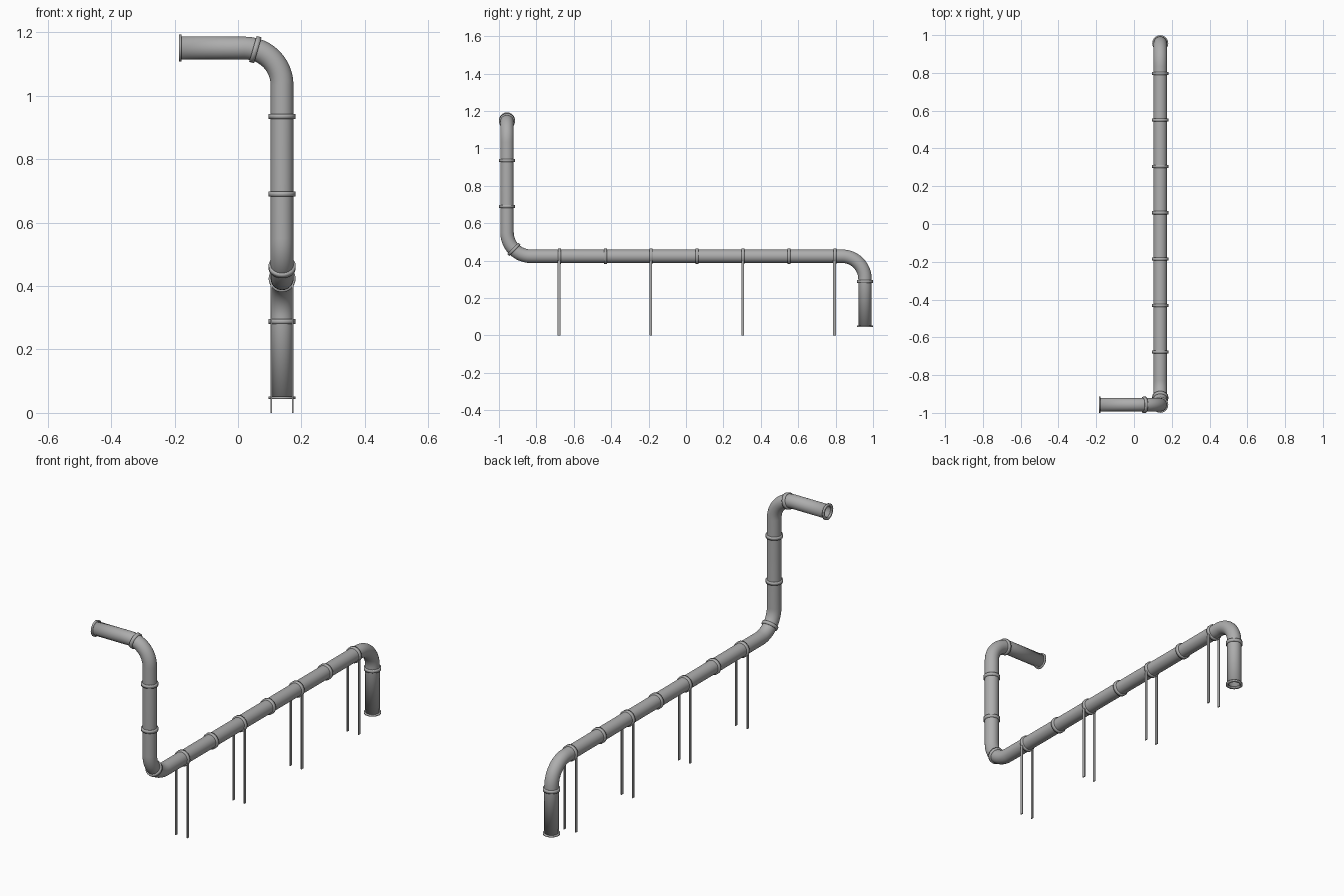
import bpy, bmesh, math
from mathutils import Vector

cube = bpy.data.objects.get("Cube")
if cube:
    bpy.data.objects.remove(cube, do_unlink=True)

metal = bpy.data.materials.new("grey metal")
metal.use_nodes = True
GREY = (0.42, 0.42, 0.42, 1)
metal.diffuse_color = GREY
metal.node_tree.nodes["Principled BSDF"].inputs["Base Color"].default_value = GREY

SIDES = 32
PIPE_R, COLLAR_R, BAND = 0.036, 0.0425, 0.016
X, FRONT, BACK = 0.139, -0.957, 0.957     # pipe run position
LOW, HIGH = 0.423, 1.15                   # heights of the level runs


def add_object(name, bm, smooth=True):
    mesh = bpy.data.meshes.new(name)
    bmesh.ops.recalc_face_normals(bm, faces=bm.faces)
    bm.to_mesh(mesh)
    bm.free()
    mesh.materials.append(metal)
    obj = bpy.data.objects.new(name, mesh)
    bpy.context.collection.objects.link(obj)
    if smooth:
        bpy.ops.object.select_all(action='DESELECT')
        obj.select_set(True)
        bpy.context.view_layer.objects.active = obj
        bpy.ops.object.shade_smooth_by_angle(angle=math.radians(35))
    return obj


def tube(name, path, radius, wall):
    """Sweep an open circle along the path and give it a wall."""
    bm = bmesh.new()
    rings = []
    tangent = (path[1] - path[0]).normalized()
    side = tangent.orthogonal().normalized()
    for i, p in enumerate(path):
        new = (path[min(i + 1, len(path) - 1)] - path[max(i - 1, 0)]).normalized()
        side = tangent.rotation_difference(new) @ side
        tangent = new
        up = tangent.cross(side)
        angles = [math.tau * k / SIDES for k in range(SIDES)]
        rings.append([bm.verts.new(p + radius * (side * math.cos(a) + up * math.sin(a)))
                      for a in angles])
    for a, b in zip(rings, rings[1:]):
        for k in range(SIDES):
            n = (k + 1) % SIDES
            bm.faces.new((a[k], a[n], b[n], b[k]))
    obj = add_object(name, bm)
    mod = obj.modifiers.new("wall", 'SOLIDIFY')
    mod.thickness = wall
    mod.offset = -1
    return obj


def bend(corner, d_in, d_out, radius, t):
    """Point and direction at fraction t of a quarter bend."""
    a = t * math.pi / 2
    centre = corner - d_in * radius + d_out * radius
    point = centre + radius * (d_in * math.sin(a) - d_out * math.cos(a))
    return point, d_in * math.cos(a) + d_out * math.sin(a)


def collar(name, centre, direction, width=BAND):
    half = direction.normalized() * width / 2
    tube(name, [centre - half, centre + half], COLLAR_R, 0.013)


# Continuous pipe with three elbows
right, down, back = Vector((1, 0, 0)), Vector((0, 0, -1)), Vector((0, 1, 0))
start, end = Vector((-0.185, FRONT, HIGH)), Vector((X, BACK, 0.045))
elbows = [(Vector((X, FRONT, HIGH)), right, down, 0.117),
          (Vector((X, FRONT, LOW)), down, back, 0.127),
          (Vector((X, BACK, LOW)), back, down, 0.122)]
path = [start]
for elbow in elbows:
    path += [bend(*elbow, i / 12)[0] for i in range(13)]
path.append(end)
tube("pipe", path, PIPE_R, 0.005)

# End rims
collar("upper_end_rim", start + right * 0.003, right, 0.008)
collar("lower_end_rim", end - down * 0.003, down, 0.008)

# Joint collars on the elbows and uprights
collar("upper_elbow_collar", *bend(*elbows[0], 0.18))
collar("lower_elbow_collar", *bend(*elbows[1], 0.5))
for i, z in enumerate((0.935, 0.69)):
    collar(f"riser_collar_{i + 1}", Vector((X, FRONT, z)), down)
collar("outlet_collar", Vector((X, BACK, 0.288)), down)

# Collars on the long run, with a pair of legs under every other one
for i in range(7):
    y = -0.677 + i * 0.2455
    collar(f"run_collar_{i + 1}", Vector((X, y, LOW)), back)
    if i % 2 == 0:
        for name, s in (("right", -1), ("left", 1)):
            bm = bmesh.new()
            bmesh.ops.create_cube(bm, size=1)
            bmesh.ops.scale(bm, vec=(0.005, 0.015, LOW), verts=bm.verts)
            bmesh.ops.translate(bm, vec=(X + s * 0.034, y - 0.002, LOW / 2), verts=bm.verts)
            add_object(f"{name}_leg_{i // 2 + 1}", bm, smooth=False)
